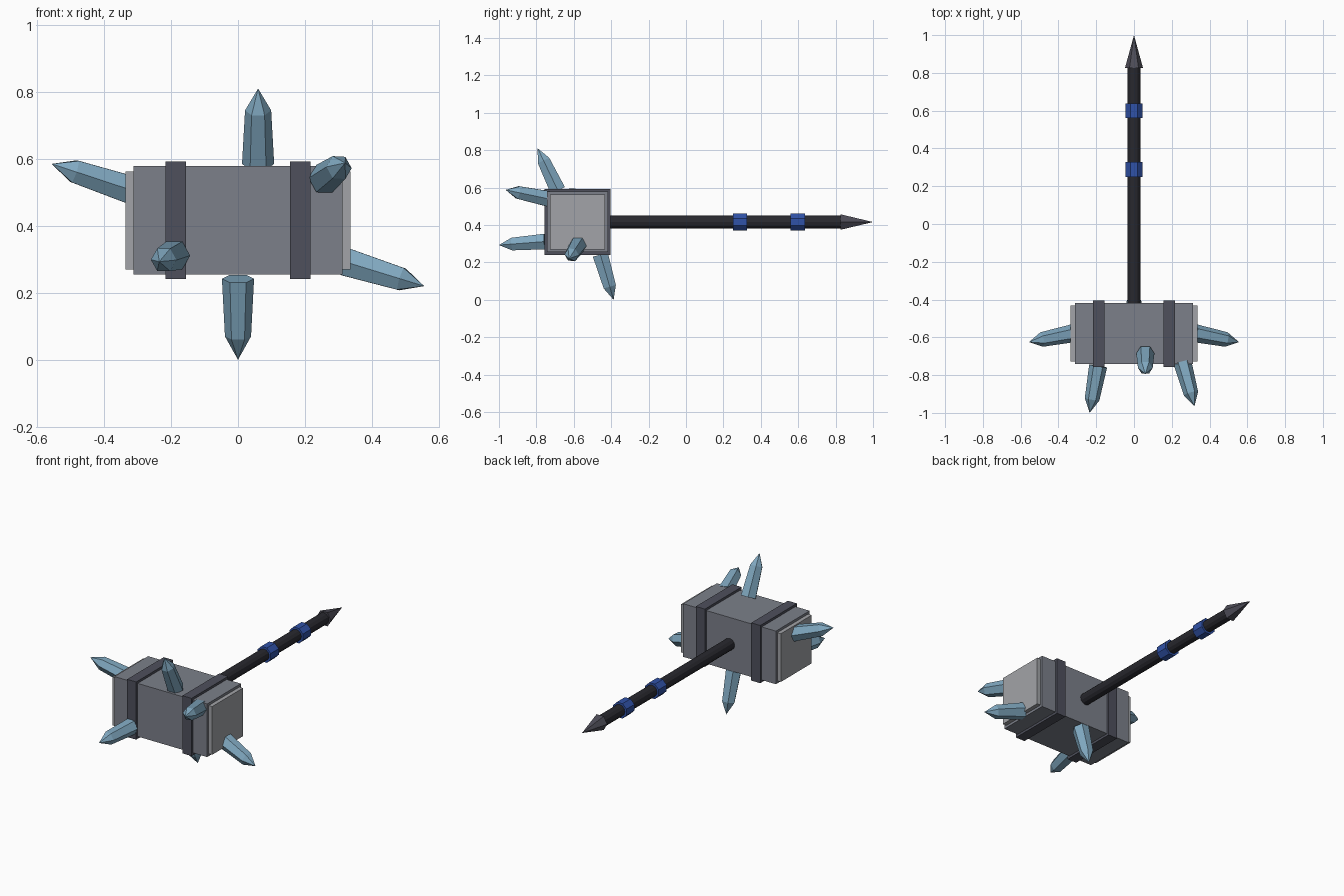
import bpy, math
from mathutils import Vector, Matrix

if "Cube" in bpy.data.objects:
    bpy.data.objects.remove(bpy.data.objects["Cube"])


def srgb(r, g, b):
    f = lambda c: c / 12.92 if c <= 0.04045 else ((c + 0.055) / 1.055) ** 2.4
    return (f(r / 255), f(g / 255), f(b / 255), 1)


def material(name, *rgb):
    m = bpy.data.materials.new(name)
    m.diffuse_color = srgb(*rgb)
    m.use_nodes = True
    m.node_tree.nodes["Principled BSDF"].inputs["Base Color"].default_value = m.diffuse_color
    return m


STONE = material("stone grey", 124, 128, 138)
PLATE = material("light grey", 162, 164, 168)
BAND = material("dark band grey", 78, 80, 92)
SHAFT = material("near black", 40, 40, 46)
BLUE = material("grip blue", 48, 82, 168)
POMMEL = material("pommel grey", 78, 77, 88)
CRYSTAL = material("ice blue", 128, 168, 192)


def mesh(name, verts, faces, mat):
    me = bpy.data.meshes.new(name)
    me.from_pydata(verts, [], faces)
    me.materials.append(mat)
    ob = bpy.data.objects.new(name, me)
    bpy.context.collection.objects.link(ob)
    return ob


def box(name, lo, hi, mat):
    bpy.ops.mesh.primitive_cube_add(size=1)
    ob = bpy.context.object
    ob.name = name
    size = Vector(hi) - Vector(lo)
    mid = (Vector(hi) + Vector(lo)) / 2
    ob.data.transform(Matrix.Translation(mid) @ Matrix.Diagonal((*size, 1)))
    ob.data.materials.append(mat)


def spindle(name, start, end, rings, sides, mat, turn=0.0, tip=True):
    """Faceted rod from start to end; rings = (fraction, radius); optional point."""
    a, b = Vector(start), Vector(end)
    d = (b - a).normalized()
    u = Vector((1, 0, 0)) if abs(d.x) < 0.7 else Vector((0, 1, 0))
    u = (u - d * u.dot(d)).normalized()
    w = d.cross(u)
    verts, faces = [], []
    for t, r in rings:
        for i in range(sides):
            k = 2 * math.pi * (i + turn) / sides
            verts.append(a.lerp(b, t) + r * (math.cos(k) * u + math.sin(k) * w))
    faces.append(list(range(sides))[::-1])
    for j in range(len(rings) - 1):
        for i in range(sides):
            n = (i + 1) % sides
            faces.append([j * sides + i, j * sides + n, (j + 1) * sides + n, (j + 1) * sides + i])
    last = (len(rings) - 1) * sides
    if tip:
        verts.append(b)
        for i in range(sides):
            faces.append([last + i, last + (i + 1) % sides, len(verts) - 1])
    else:
        faces.append([last + i for i in range(sides)])
    return mesh(name, verts, faces, mat)


# Hammer head with end plates and wrapped bands
box("head_block", (-0.312, -0.742, 0.255), (0.312, -0.418, 0.578), STONE)
for side, s in (("left", -1), ("right", 1)):
    x0, x1 = sorted((s * 0.30, s * 0.336))
    box(side + "_end_plate", (x0, -0.728, 0.27), (x1, -0.432, 0.563), PLATE)
    x0, x1 = sorted((s * 0.156, s * 0.217))
    box(side + "_band", (x0, -0.756, 0.241), (x1, -0.404, 0.592), BAND)

# Handle, grip rings and pointed pommel
Z = 0.416
spindle("handle", (0, -0.45, Z), (0, 0.84, Z), [(0, 0.035), (1, 0.035)], 12, SHAFT, tip=False)
for i, y in enumerate((0.25, 0.56)):
    spindle(f"grip_ring_{i + 1}", (0, y, Z), (0, y + 0.077, Z),
            [(0, 0.049), (1, 0.049)], 8, BLUE, turn=0.5, tip=False)
spindle("pommel_spike", (0, 0.825, Z), (0, 1.0, Z), [(0, 0.048)], 6, POMMEL)

# Ice crystals: base centre and tip
crystals = {
    "top": ((0.06, -0.685, 0.585), (0.06, -0.793, 0.81)),
    "bottom": ((0, -0.458, 0.242), (0, -0.387, 0.0)),
    "left": ((-0.322, -0.578, 0.508), (-0.556, -0.625, 0.585)),
    "right": ((0.322, -0.578, 0.292), (0.556, -0.625, 0.22)),
    "front_right": ((0.257, -0.735, 0.54), (0.32, -0.964, 0.588)),
    "front_left": ((-0.19, -0.752, 0.312), (-0.235, -1.0, 0.293)),
}
for name, (a, b) in crystals.items():
    spindle("crystal_" + name, a, b, [(0, 0.048), (0.71, 0.039)], 6, CRYSTAL)
